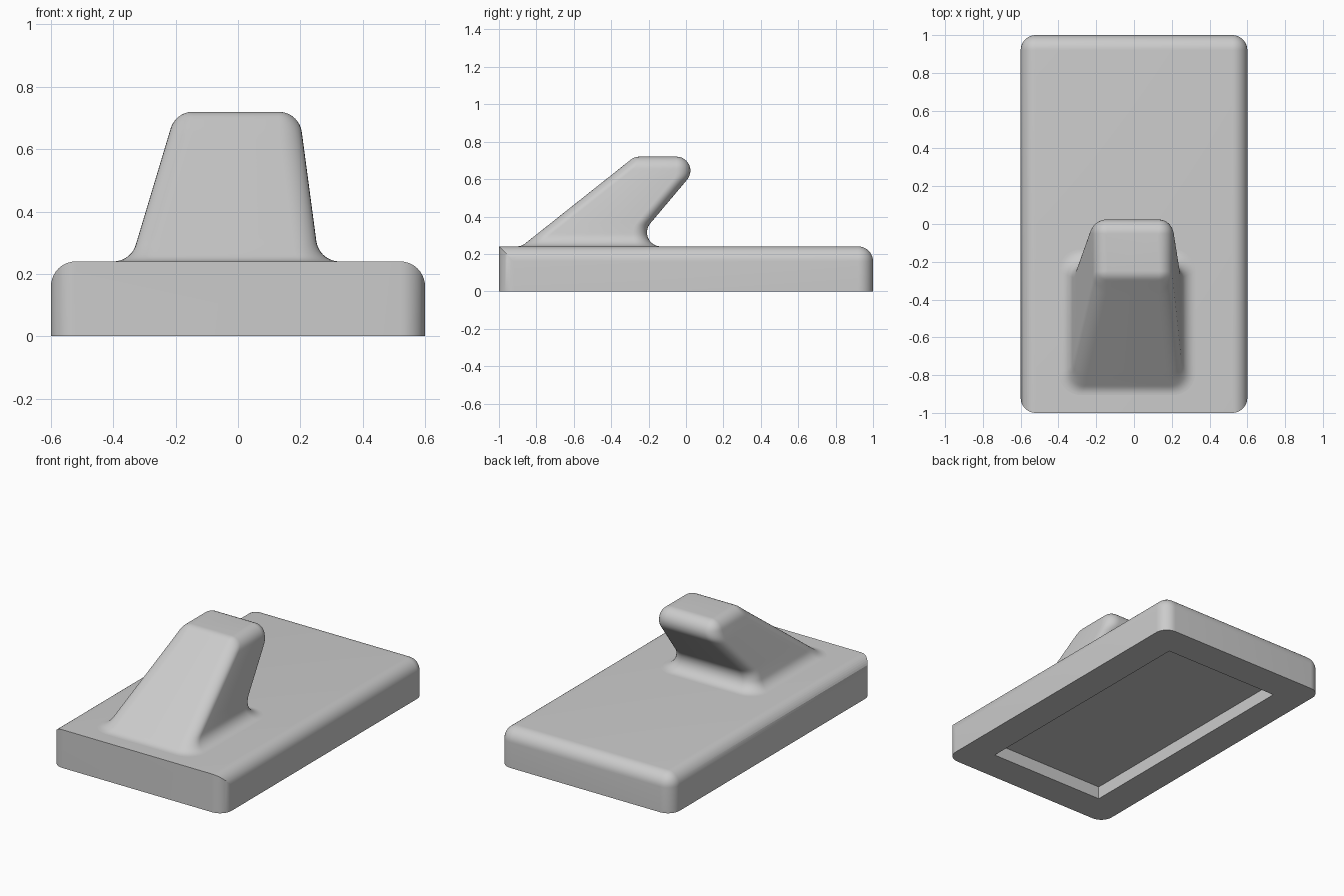
import bpy, bmesh, math

old = bpy.data.objects.get("Cube")
if old:
    bpy.data.objects.remove(old, do_unlink=True)

BASE_TOP, TOP, R = 0.24, 0.72, 0.075

grey = bpy.data.materials.new("light grey")
grey.use_nodes = True
grey.diffuse_color = (0.6, 0.6, 0.6, 1)
grey.node_tree.nodes["Principled BSDF"].inputs["Base Color"].default_value = (0.6, 0.6, 0.6, 1)


def finish(bm, name):
    bmesh.ops.recalc_face_normals(bm, faces=bm.faces)
    mesh = bpy.data.meshes.new(name)
    bm.to_mesh(mesh)
    bm.free()
    mesh.materials.append(grey)
    obj = bpy.data.objects.new(name, mesh)
    bpy.context.collection.objects.link(obj)
    return obj


def box(name, lo, hi, pick=None, radius=0.08):
    """Box between two corners; edges chosen by pick(middle, direction) are rounded."""
    bm = bmesh.new()
    bmesh.ops.create_cube(bm, size=1)
    for v in bm.verts:
        v.co = [lo[i] + (v.co[i] + 0.5) * (hi[i] - lo[i]) for i in range(3)]
    if pick:
        edges = [e for e in bm.edges
                 if pick((e.verts[0].co + e.verts[1].co) / 2, e.verts[1].co - e.verts[0].co)]
        bmesh.ops.bevel(bm, geom=edges, offset=radius, segments=10, profile=0.5,
                        affect='EDGES', clamp_overlap=True)
    return finish(bm, name)


def cut(obj, tool, operation):
    mod = obj.modifiers.new(operation.lower(), 'BOOLEAN')
    mod.operation, mod.object, mod.solver = operation, tool, 'EXACT'
    tool.hide_render = True
    tool.hide_set(True)


def smooth(obj):
    bpy.ops.object.select_all(action='DESELECT')
    obj.select_set(True)
    bpy.context.view_layer.objects.active = obj
    for mod in list(obj.modifiers):
        bpy.ops.object.modifier_apply(modifier=mod.name)
    bpy.ops.object.shade_smooth_by_angle(angle=math.radians(35))


# Base plate: rounded back and top edges, then trimmed square at the front
base = box("base_plate", (-0.6, -1.3, 0), (0.6, 1, BASE_TOP),
           lambda m, d: m.z > 0.2 or (abs(d.z) > 0.1 and m.y > 0))
outline = box("outline_cutter", (-0.6, -1, -0.1), (0.6, 1.2, 0.4),
              lambda m, d: abs(d.z) > 0.1 and m.y < 0)
outline.scale.x = 1.00001
recess = box("recess_cutter", (-0.4, -0.8, -0.1), (0.4, 0.8, 0.08))
cut(base, outline, 'INTERSECT')
cut(base, recess, 'DIFFERENCE')
smooth(base)
for tool in (outline, recess):
    bpy.data.objects.remove(tool, do_unlink=True)


def side(z, bottom, top):
    """Outward reach of one sloping side, rounded at the top and flared at the foot."""
    m = (top - bottom) / (TOP - BASE_TOP)
    k = math.hypot(1, m)

    def line(h):
        return bottom + m * (h - BASE_TOP)

    hi, lo = TOP - R, BASE_TOP + R
    if z > hi - R * m / k:
        return line(hi) - R * k + math.sqrt(max(0, R * R - (z - hi) ** 2))
    if z < lo + R * m / k:
        return line(lo) + R * k - math.sqrt(max(0, R * R - (z - lo) ** 2))
    return line(z)


# Leaning fin: stacked rounded rectangles from foot to tip
CORNER_STEPS = 8
turns = [math.pi / 2 * i / 12 for i in range(13)]
levels = [BASE_TOP + R * (1 - math.cos(t)) for t in turns]
levels += [BASE_TOP + R + (TOP - BASE_TOP - 2 * R) * i / 24 for i in range(1, 24)]
levels += [TOP - R + R * math.sin(t) for t in turns]


def ring(bm, z, drop=0):
    left, right = side(z, 0.26, 0.196), -side(z, 0.344, 0.2)
    back, front = side(z, -0.295, 0.11), -side(z, 0.88, 0.275)
    r = R
    if z > TOP - R:
        r = max(0.006, math.sqrt(max(0, R * R - (z - TOP + R) ** 2)))
    elif z < BASE_TOP + R:
        r = R + 0.6 * (R - math.sqrt(max(0, R * R - (z - BASE_TOP - R) ** 2)))
    corners = [(left - r, back - r), (right + r, back - r),
               (right + r, front + r), (left - r, front + r)]
    verts = []
    for q, (cx, cy) in enumerate(corners):
        for i in range(CORNER_STEPS + 1):
            a = math.pi / 2 * (q + i / CORNER_STEPS)
            verts.append(bm.verts.new((cx + r * math.cos(a), cy + r * math.sin(a), z - drop)))
    return verts


bm = bmesh.new()
rings = [ring(bm, BASE_TOP, 0.03)] + [ring(bm, z) for z in levels]
for a, b in zip(rings, rings[1:]):
    for i in range(len(a)):
        j = (i + 1) % len(a)
        bm.faces.new((a[i], a[j], b[j], b[i]))
bm.faces.new(rings[0][::-1])
bm.faces.new(rings[-1])
smooth(finish(bm, "leaning_fin"))
